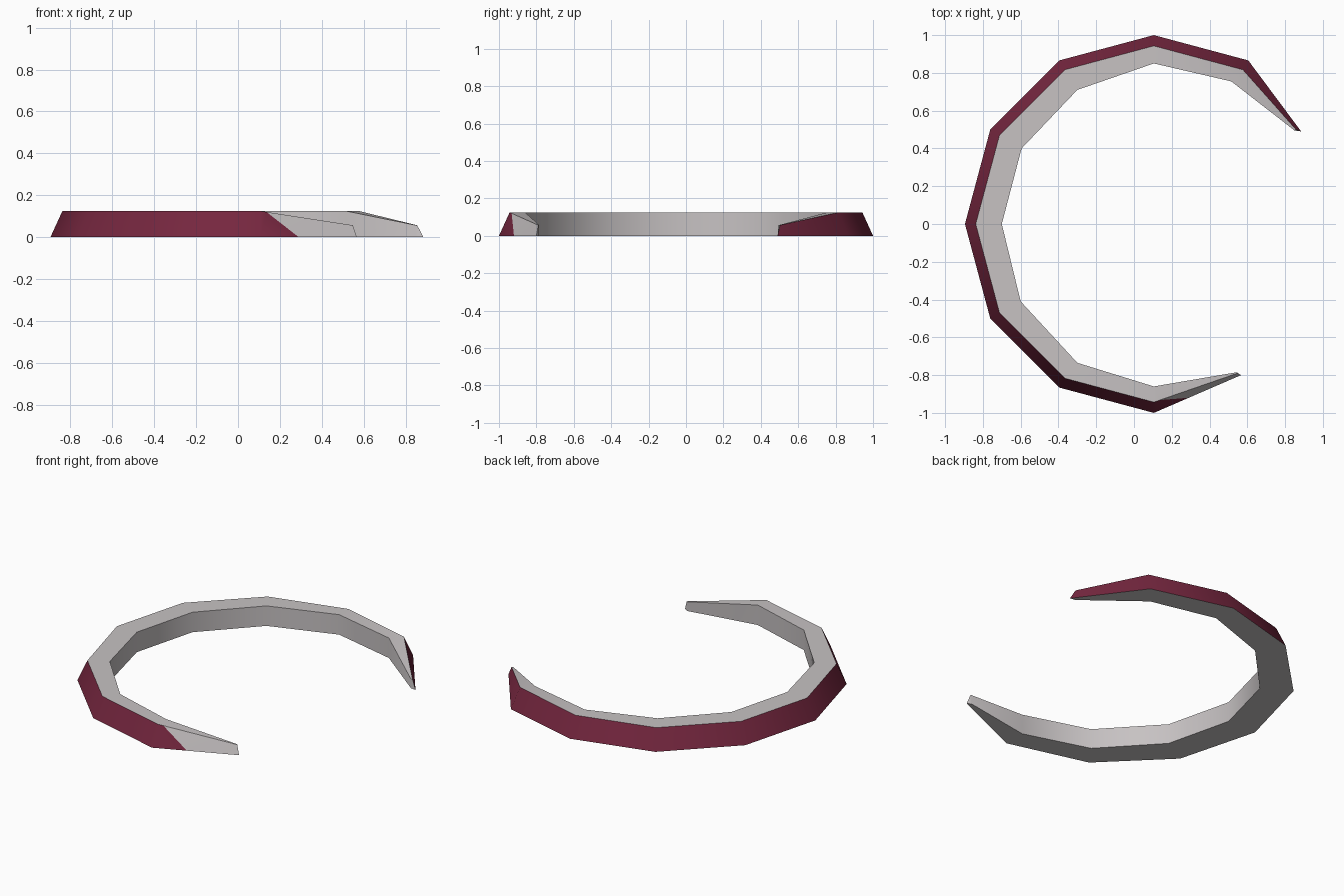
import bpy, bmesh, math
from mathutils import Vector

if "Cube" in bpy.data.objects:
    bpy.data.objects.remove(bpy.data.objects["Cube"])

def material(name, rgb):
    m = bpy.data.materials.new(name)
    m.diffuse_color = (*rgb, 1)
    m.use_nodes = True
    m.node_tree.nodes["Principled BSDF"].inputs["Base Color"].default_value = m.diffuse_color
    return m

maroon = material("maroon", (0.18, 0.02, 0.05))
grey = material("light grey", (0.57, 0.54, 0.545))

CX, H, TIP_H = 0.105, 0.125, 0.057
# inner rim, following the arc from upper right round the left to the bottom
inner = [(0.515, 0.755), (0.105, 0.85), (-0.30, 0.71), (-0.595, 0.40),
         (-0.70, 0.0), (-0.60, -0.41), (-0.30, -0.735), (0.105, -0.86)]

# four-point cross-sections: outer bottom, outer top, inner top, inner bottom
sections = [[(0.885, 0.49, 0), (0.855, 0.503, TIP_H), (0.85, 0.495, TIP_H), (0.85, 0.495, 0)]]
for i, (x, y) in enumerate(inner):
    a = math.radians(60 + 30 * i)
    c, s = math.cos(a), math.sin(a)
    sections.append([(CX + c, s, 0), (CX + 0.943 * c, 0.943 * s, H), (x, y, H), (x, y, 0)])
sections.append([(0.567, -0.80, 0), (0.548, -0.79, TIP_H), (0.543, -0.785, TIP_H), (0.543, -0.785, 0)])

bm = bmesh.new()
rings = [[bm.verts.new(p) for p in s] for s in sections]
outer = []
for r0, r1 in zip(rings, rings[1:]):
    for k in range(4):
        n = (k + 1) % 4
        f = bm.faces.new((r0[k], r0[n], r1[n], r1[k]))
        f.material_index = 1
        if k == 0:
            f.material_index = 0
            outer.append(f)
for r in (rings[0], rings[-1]):
    bm.faces.new(r).material_index = 1

# bare grey point at the lower end: slanted cut across the last outer face
last = outer[-1]
co, no = Vector((0.21, 0, 0.0625)), Vector((0.125, 0, 0.16))
bmesh.ops.bisect_plane(bm, geom=[last, *last.edges, *last.verts], plane_co=co, plane_no=no)
for f in bm.faces:
    mid = f.calc_center_median()
    if f.material_index == 0 and mid.y < -0.7 and mid.x > 0.1 and (mid - co).dot(no) > 0:
        f.material_index = 1
bmesh.ops.recalc_face_normals(bm, faces=bm.faces)

mesh = bpy.data.meshes.new("open_ring")
bm.to_mesh(mesh)
bm.free()
mesh.materials.append(maroon)
mesh.materials.append(grey)
ring = bpy.data.objects.new("open_ring", mesh)
bpy.context.collection.objects.link(ring)

# smooth around the arc, sharp along the rims
bpy.context.view_layer.objects.active = ring
ring.select_set(True)
bpy.ops.object.shade_smooth_by_angle(angle=math.radians(45))
